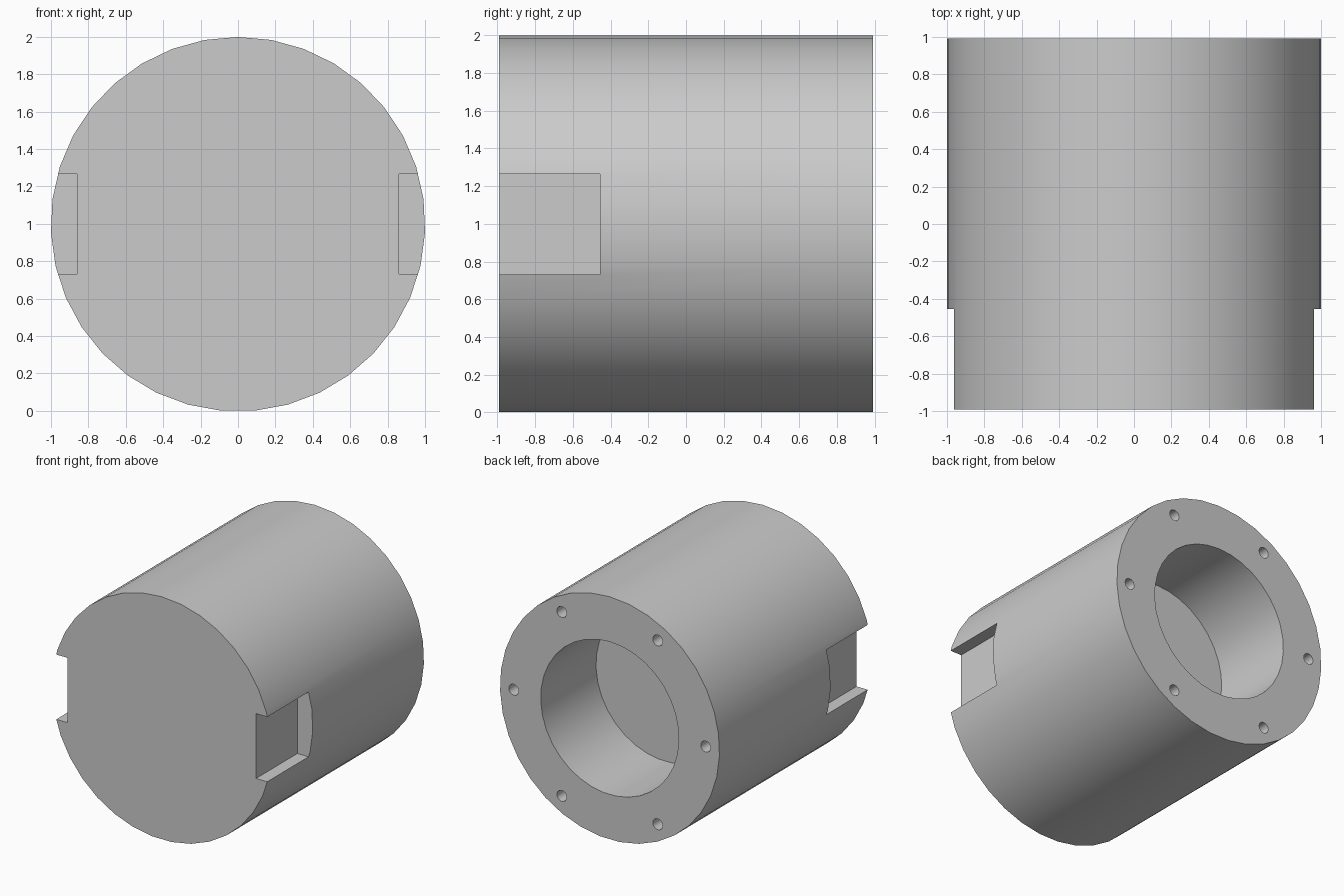
import bpy
import math

cube = bpy.data.objects.get("Cube")
if cube:
    bpy.data.objects.remove(cube, do_unlink=True)

HALF = 0.993          # half the length along y
MID = 0.998           # height of the axis

grey = bpy.data.materials.new("plain grey")
grey.use_nodes = True
GREY = (0.6, 0.6, 0.6, 1)
grey.diffuse_color = GREY
grey.node_tree.nodes["Principled BSDF"].inputs["Base Color"].default_value = GREY


def cylinder(name, radius, y0, y1, sides, x=0, z=MID):
    """Cylinder lying along y, with a vertex pointing straight up."""
    bpy.ops.mesh.primitive_cylinder_add(
        vertices=sides, radius=radius, depth=y1 - y0,
        location=(x, (y0 + y1) / 2, z), rotation=(math.pi / 2, 0, 0))
    bpy.context.object.name = name
    return bpy.context.object


def box(name, lo, hi):
    bpy.ops.mesh.primitive_cube_add(
        size=1, location=[(a + b) / 2 for a, b in zip(lo, hi)])
    bpy.context.object.name = name
    bpy.context.object.scale = [b - a for a, b in zip(lo, hi)]
    return bpy.context.object


# Main barrel
body = cylinder("cylinder_body", 1.001, -HALF, HALF, 35)
body.data.materials.append(grey)

# Blind bore in the back face
cutters = [cylinder("bore_cutter", 0.63, HALF - 0.72, HALF + 0.1, 35)]

# Ring of six screw holes around the bore
for i in range(6):
    a = i * math.pi / 3
    cutters.append(cylinder("screw_hole_cutter", 0.045, HALF - 0.3, HALF + 0.1, 16,
                            0.875 * math.cos(a), MID + 0.875 * math.sin(a)))

# Square notches on both sides of the front end
for x0, x1 in ((0.86, 1.2), (-1.2, -0.86)):
    cutters.append(box("notch_cutter", (x0, -1.2, MID - 0.267), (x1, -0.455, MID + 0.267)))

# Cut everything and remove the cutters
for cutter in cutters:
    cutter.hide_render = True
    cutter.data.materials.append(grey)
    bpy.ops.object.select_all(action="DESELECT")
    body.select_set(True)
    bpy.context.view_layer.objects.active = body
    mod = body.modifiers.new("cut", "BOOLEAN")
    mod.object = cutter
    mod.operation = "DIFFERENCE"
    mod.solver = "EXACT"
    bpy.ops.object.modifier_apply(modifier=mod.name)
    bpy.data.objects.remove(cutter, do_unlink=True)

bpy.ops.object.shade_smooth_by_angle(angle=math.radians(30))
